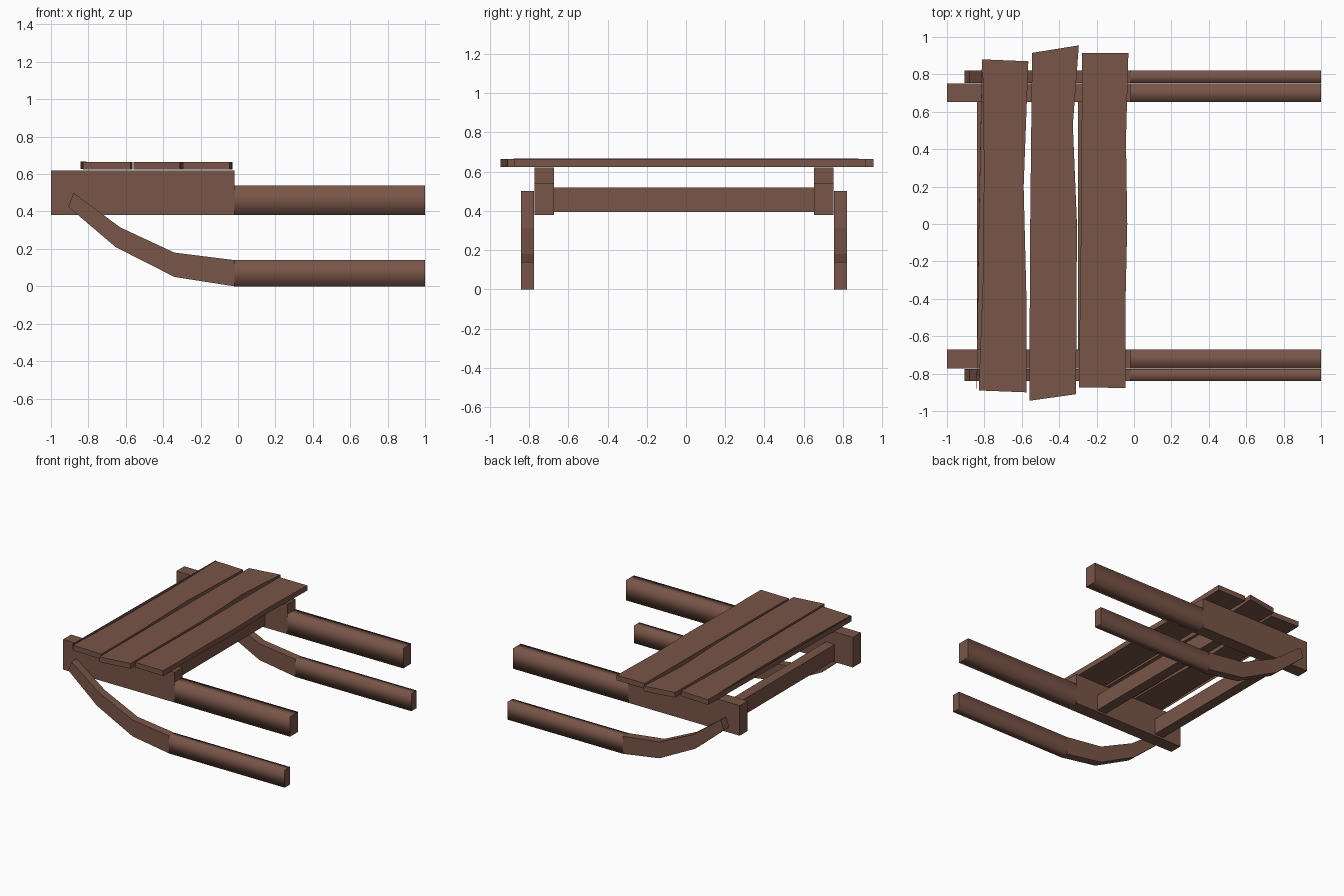
import bpy, bmesh

if "Cube" in bpy.data.objects:
    bpy.data.objects.remove(bpy.data.objects["Cube"])

wood = bpy.data.materials.new("brown_wood")
wood.diffuse_color = (0.191, 0.091, 0.065, 1)
wood.use_nodes = True
wood.node_tree.nodes["Principled BSDF"].inputs["Base Color"].default_value = wood.diffuse_color
Y0 = -0.01  # the frame sits slightly off centre


def prism(name, outline, axis, lo, hi, smooth_sides=False):
    """Extrude a 2D outline along an axis from lo to hi."""
    place = {"X": lambda a, b, t: (t, a, b),
             "Y": lambda a, b, t: (a, t, b),
             "Z": lambda a, b, t: (a, b, t)}[axis]
    bm = bmesh.new()
    low = [bm.verts.new(place(a, b, lo)) for a, b in outline]
    high = [bm.verts.new(place(a, b, hi)) for a, b in outline]
    bm.faces.new(low)
    bm.faces.new(high)
    n = len(outline)
    for i in range(n):
        j = (i + 1) % n
        f = bm.faces.new((low[i], low[j], high[j], high[i]))
        f.smooth = smooth_sides
    bmesh.ops.recalc_face_normals(bm, faces=bm.faces)
    me = bpy.data.meshes.new(name)
    bm.to_mesh(me)
    bm.free()
    me.materials.append(wood)
    ob = bpy.data.objects.new(name, me)
    bpy.context.collection.objects.link(ob)
    return ob


def rect(a0, a1, b0, b1):
    return [(a0, b0), (a1, b0), (a1, b1), (a0, b1)]


# Upswept front end of the runner, bottom edge then top edge
bend = [(-0.02, 0.0), (-0.34, 0.05), (-0.655, 0.21), (-0.907, 0.425),
        (-0.88, 0.5), (-0.63, 0.315), (-0.34, 0.18), (-0.02, 0.14)]

for side, s in (("front", -1), ("back", 1)):
    # Side beam: deep block under the seat, thinner rail behind it
    y = Y0 + s * 0.712
    prism(side + "_beam_block", rect(-1, -0.02, 0.38, 0.62), "Y", y - 0.05, y + 0.05)
    prism(side + "_beam_rail", rect(y - 0.05, y + 0.05, 0.38, 0.54), "X", -0.02, 1, True)
    # Runner: straight ski and bent tip
    y = Y0 + s * 0.797
    prism(side + "_runner", rect(y - 0.033, y + 0.033, 0, 0.14), "X", -0.02, 1, True)
    prism(side + "_runner_tip", bend, "Y", y - 0.033, y + 0.033)

# Crossbars between the beams
for name, x in (("left_crossbar", -0.84), ("right_crossbar", -0.30)):
    prism(name, rect(x, x + 0.08, 0.395, 0.52), "Y", Y0 - 0.67, Y0 + 0.67)

# Rough-cut seat planks
planks = [
    [(-0.81, 0.88), (-0.565, 0.87), (-0.59, 0.2), (-0.575, -0.4), (-0.575, -0.9),
     (-0.83, -0.89), (-0.808, -0.3), (-0.802, 0.3)],
    [(-0.545, 0.915), (-0.295, 0.955), (-0.327, 0.53), (-0.305, 0.0), (-0.31, -0.91),
     (-0.56, -0.945), (-0.555, 0.0)],
    [(-0.277, 0.915), (-0.03, 0.915), (-0.043, 0.45), (-0.036, 0.0), (-0.045, -0.4),
     (-0.045, -0.877), (-0.295, -0.873), (-0.283, 0.0)],
]
for i, outline in enumerate(planks, 1):
    prism(f"seat_plank_{i}", outline, "Z", 0.624, 0.665)

# Thin splintered edge beside the first plank
prism("plank_splinter", [(-0.842, -0.88), (-0.839, -0.88), (-0.827, 0.0), (-0.81, 0.88),
                         (-0.813, 0.88), (-0.83, 0.0)], "Z", 0.626, 0.668)
